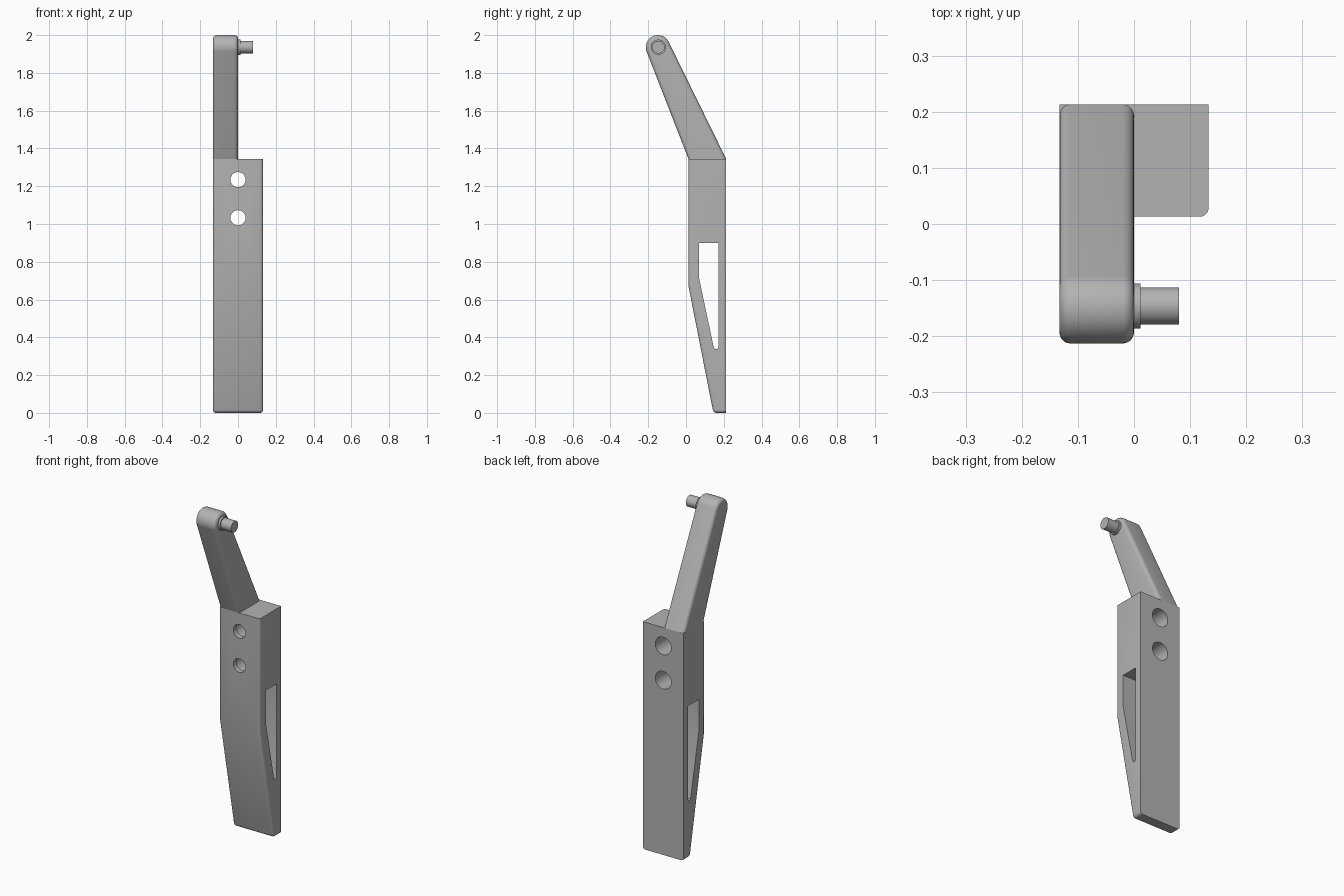
import bpy, bmesh, math
from mathutils import Matrix, Vector

if "Cube" in bpy.data.objects:
    bpy.data.objects.remove(bpy.data.objects["Cube"], do_unlink=True)

gray = bpy.data.materials.new("plain gray")
gray.use_nodes = True
gray.diffuse_color = (0.45, 0.45, 0.45, 1)
gray.node_tree.nodes["Principled BSDF"].inputs["Base Color"].default_value = gray.diffuse_color

HALF = 0.133                    # half width of the body
FRONT, BACK = 0.013, 0.213      # body depth
TOP, KINK = 1.344, 0.672        # body top and start of the taper
FILLET = 0.02


def make_object(name, bm):
    bmesh.ops.recalc_face_normals(bm, faces=bm.faces)
    mesh = bpy.data.meshes.new(name)
    bm.to_mesh(mesh)
    bm.free()
    mesh.materials.append(gray)
    obj = bpy.data.objects.new(name, mesh)
    bpy.context.collection.objects.link(obj)
    return obj


def prism(profile, x0, x1):
    """Extrude a (y, z) outline along x."""
    bm = bmesh.new()
    face = bm.faces.new([bm.verts.new((x0, y, z)) for y, z in profile])
    ext = bmesh.ops.extrude_face_region(bm, geom=[face])["geom"]
    moved = [v for v in ext if isinstance(v, bmesh.types.BMVert)]
    bmesh.ops.translate(bm, verts=moved, vec=(x1 - x0, 0, 0))
    bmesh.ops.recalc_face_normals(bm, faces=bm.faces)
    return bm


def cylinder(name, radius, start, end, sides=48):
    start, end = Vector(start), Vector(end)
    axis = end - start
    turn = axis.to_track_quat('Z', 'Y').to_matrix().to_4x4()
    bm = bmesh.new()
    bmesh.ops.create_cone(bm, cap_ends=True, segments=sides, radius1=radius,
                          radius2=radius, depth=axis.length,
                          matrix=Matrix.Translation((start + end) / 2) @ turn)
    return make_object(name, bm)


def round_edges(bm, rule, size):
    edges = [e for e in bm.edges if rule(e.verts[0].co, e.verts[1].co)]
    bmesh.ops.bevel(bm, geom=edges, offset=size, segments=5, profile=0.5,
                    affect='EDGES', clamp_overlap=True)


def cut(target, cutter):
    mod = target.modifiers.new("cut", 'BOOLEAN')
    mod.operation, mod.solver, mod.object = 'DIFFERENCE', 'EXACT', cutter
    bpy.context.view_layer.objects.active = target
    bpy.ops.object.modifier_apply(modifier=mod.name)
    bpy.data.objects.remove(cutter, do_unlink=True)


def smooth(obj):
    bpy.ops.object.select_all(action='DESELECT')
    obj.select_set(True)
    bpy.context.view_layer.objects.active = obj
    bpy.ops.object.shade_smooth_by_angle(angle=math.radians(30))


# Tapered body, rounded on its front corners and around the foot
bm = prism([(BACK, 0), (BACK, TOP), (FRONT, TOP), (FRONT, KINK), (0.145, 0)], -HALF, HALF)


def body_edge(a, b):
    if max(a.y, b.y) > BACK - 0.01 and min(a.y, b.y) > BACK - 0.01:
        return False
    along_front = abs(a.x - b.x) < 0.01 and abs(a.z - b.z) > 0.1
    return along_front or max(a.z, b.z) < 0.01


round_edges(bm, body_edge, 0.016)
body = make_object("body", bm)

# Side slot following the taper
slot = prism([(0.172, 0.9), (0.07, 0.9), (0.07, 0.71), (0.145, 0.355),
              (0.149, 0.343), (0.158, 0.337), (0.168, 0.34), (0.172, 0.35)], -0.3, 0.3)
cut(body, make_object("slot_cutter", slot))

# Mounting holes, wider from the back with a thin lip at the front
for z in (1.033, 1.235):
    cut(body, cylinder("hole_cutter", 0.04, (0, -0.1, z), (0, 0.3, z)))
    cut(body, cylinder("bore_cutter", 0.052, (0, FRONT + 0.03, z), (0, 0.3, z)))
smooth(body)

# Leaning arm: straight flanks tangent to a round head
cy, cz, radius = -0.149, 1.936, 0.064


def tangent_angle(y, z, side):
    dy, dz = y - cy, z - cz
    return math.atan2(dz, dy) + side * math.acos(radius / math.hypot(dy, dz))


a0 = tangent_angle(BACK, TOP, 1)
a1 = tangent_angle(FRONT, TOP, -1) + 2 * math.pi
steps = 24
head = [(cy + radius * math.cos(a0 + (a1 - a0) * i / steps),
         cz + radius * math.sin(a0 + (a1 - a0) * i / steps)) for i in range(steps + 1)]
bm = prism([(FRONT, TOP), (BACK, TOP)] + head, -HALF, 0)
round_edges(bm, lambda a, b: abs(a.x - b.x) < 0.001 and max(a.z, b.z) > TOP + 0.01, FILLET)
smooth(make_object("arm", bm))

# Pin and its collar on the inner side of the head
for name, r, x in (("pin_collar", 0.04, 0.012), ("pin", 0.033, 0.08)):
    smooth(cylinder(name, r, (-0.01, cy + 0.003, cz), (x, cy + 0.003, cz)))
